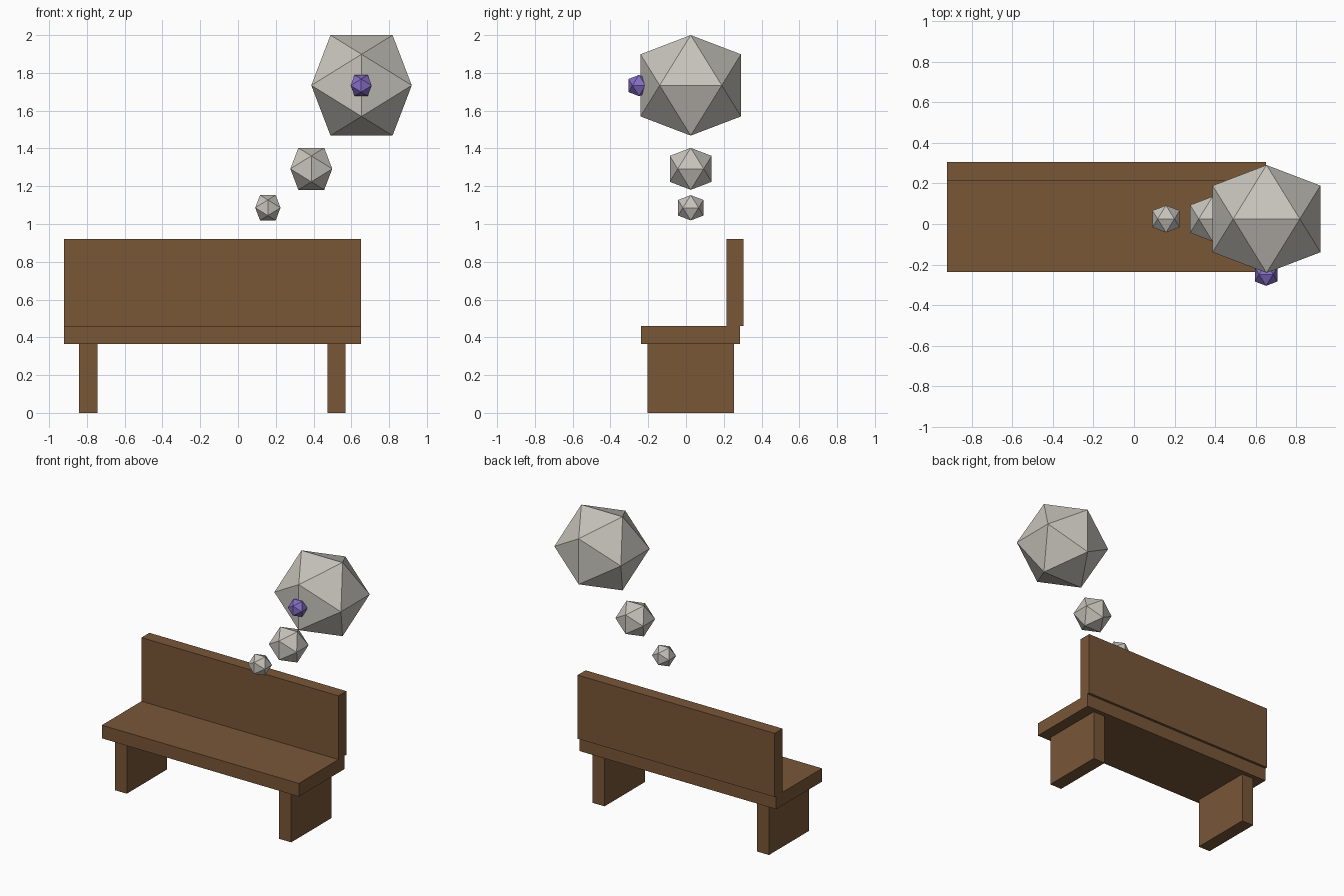
import bpy, bmesh, math
from mathutils import Vector

if "Cube" in bpy.data.objects:
    bpy.data.objects.remove(bpy.data.objects["Cube"])


def material(name, color):
    m = bpy.data.materials.new(name)
    m.diffuse_color = (*color, 1)
    m.use_nodes = True
    m.node_tree.nodes["Principled BSDF"].inputs["Base Color"].default_value = m.diffuse_color
    return m


wood = material("brown_wood", (0.19, 0.095, 0.039))
stone = material("warm_grey", (0.57, 0.55, 0.50))
purple = material("purple", (0.23, 0.15, 0.54))


def add_object(name, bm, mat):
    bmesh.ops.recalc_face_normals(bm, faces=bm.faces)
    mesh = bpy.data.meshes.new(name)
    bm.to_mesh(mesh)
    bm.free()
    mesh.materials.append(mat)
    obj = bpy.data.objects.new(name, mesh)
    bpy.context.collection.objects.link(obj)
    return obj


def box(name, x, y, z, mat):
    """Box from (min, max) ranges on each axis."""
    bm = bmesh.new()
    bmesh.ops.create_cube(bm, size=1)
    for v in bm.verts:
        v.co = [r[0] if c < 0 else r[1] for c, r in zip(v.co, (x, y, z))]
    return add_object(name, bm, mat)


def icosahedron(name, center, half, mat):
    """Axis-aligned icosahedron: hull of three crossed golden rectangles."""
    short = half * 2 / (1 + math.sqrt(5))
    bm = bmesh.new()
    for s in (-short, short):
        for h in (-half, half):
            for p in ((s, 0, h), (h, s, 0), (0, h, s)):
                bm.verts.new(Vector(center) + Vector(p))
    bmesh.ops.convex_hull(bm, input=bm.verts[:])
    return add_object(name, bm, mat)


# Bench
WIDTH = (-0.922, 0.652)
box("seat", WIDTH, (-0.237, 0.287), (0.365, 0.46), wood)
box("backrest", WIDTH, (0.215, 0.305), (0.46, 0.92), wood)
for side, x in (("left", -0.793), ("right", 0.521)):
    box("leg_" + side, (x - 0.048, x + 0.048), (-0.205, 0.254), (0, 0.365), wood)

# Floating balls, small to large
icosahedron("small_ball", (0.158, 0.025, 1.086), 0.067, stone)
icosahedron("medium_ball", (0.388, 0.025, 1.292), 0.111, stone)
icosahedron("large_ball", (0.654, 0.025, 1.734), 0.266, stone)

# Purple gem on the front of the large ball
icosahedron("gem", (0.652, -0.249, 1.733), 0.056, purple)
